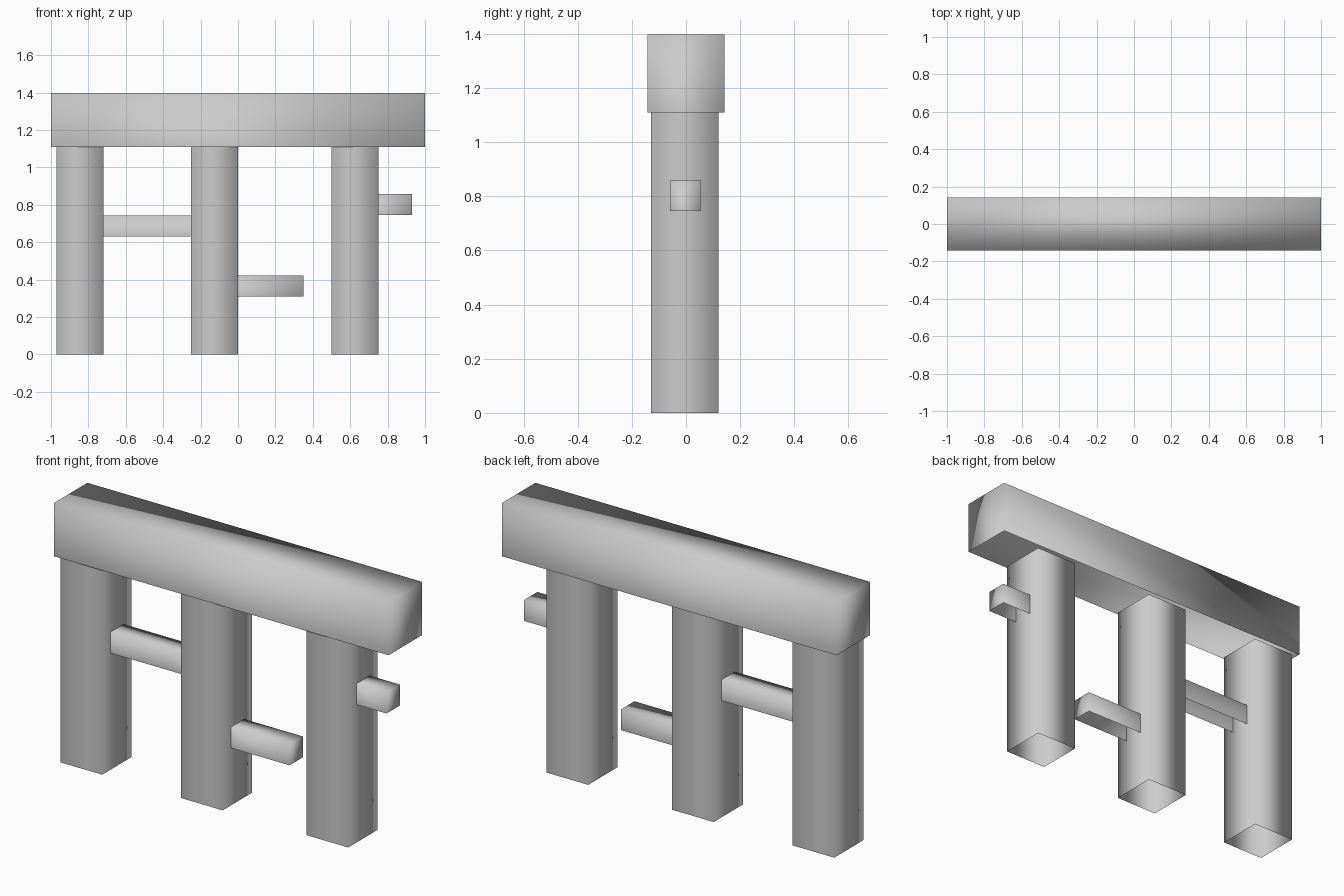
import bpy
import bmesh
from mathutils import Vector

# Remove the default object
old = bpy.data.objects.get("Cube")
if old:
    bpy.data.objects.remove(old, do_unlink=True)

GREY = (0.6, 0.6, 0.6, 1.0)
stone = bpy.data.materials.new("plain_grey")
stone.use_nodes = True
stone.diffuse_color = GREY
stone.node_tree.nodes["Principled BSDF"].inputs["Base Color"].default_value = GREY

DIRECTIONS = {
    "left": Vector((1, 0, 0)), "right": Vector((-1, 0, 0)),
    "top": Vector((0, 0, 1)), "bottom": Vector((0, 0, -1)),
}


def open_box(name, low, high, open_sides):
    """Smooth-shaded box between two corners, without the listed sides."""
    low, high = Vector(low), Vector(high)
    bm = bmesh.new()
    bmesh.ops.create_cube(bm, size=1)
    gone = [f for f in bm.faces
            if any(f.normal.dot(DIRECTIONS[s]) > 0.9 for s in open_sides)]
    bmesh.ops.delete(bm, geom=gone, context="FACES")
    bmesh.ops.scale(bm, vec=high - low, verts=bm.verts)
    bmesh.ops.translate(bm, vec=(low + high) / 2, verts=bm.verts)
    for f in bm.faces:
        f.smooth = True
    mesh = bpy.data.meshes.new(name)
    bm.to_mesh(mesh)
    bm.free()
    mesh.materials.append(stone)
    obj = bpy.data.objects.new(name, mesh)
    bpy.context.collection.objects.link(obj)
    return obj


BEAM_BOTTOM = 1.11
POST_WIDTH = 0.25

# Long top beam, open underneath
open_box("top_beam", (-1, -0.143, BEAM_BOTTOM), (1, 0.143, 1.397), ["bottom"])

# Three square posts, open at both ends
for name, x in (("right_post", -0.97), ("middle_post", -0.25), ("left_post", 0.5)):
    open_box(name, (x, -0.13, 0), (x + POST_WIDTH, 0.12, BEAM_BOTTOM),
             ["top", "bottom"])

# Crossbar joining two posts, and two stubs with one free end
for name, x0, x1, z, joined in (
        ("crossbar", -0.72, -0.25, 0.63, ["left", "right"]),
        ("middle_stub", 0.0, 0.35, 0.31, ["right"]),
        ("left_stub", 0.75, 0.93, 0.745, ["right"])):
    open_box(name, (x0, -0.06, z), (x1, 0.053, z + 0.113), joined + ["bottom"])
